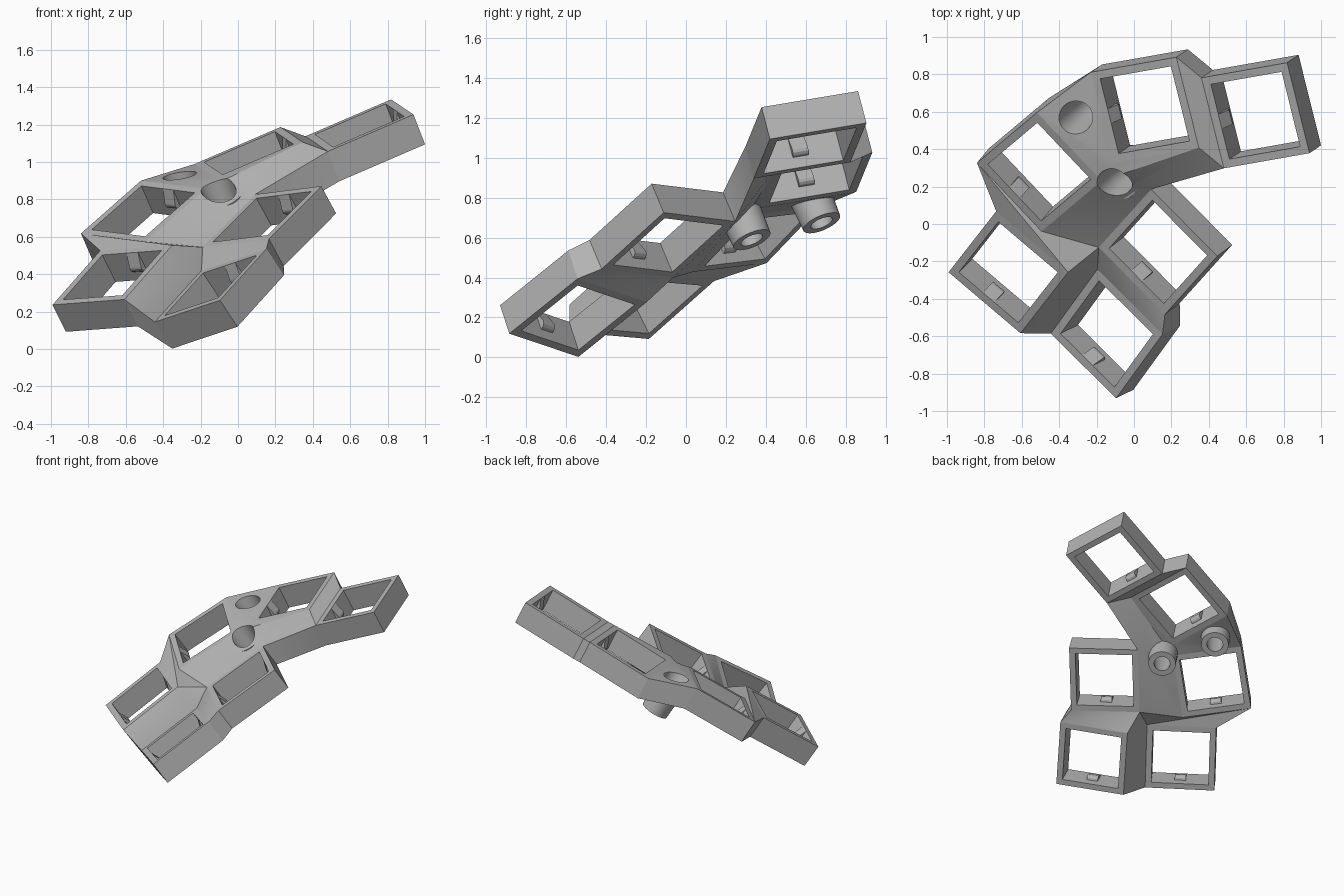
import bpy, bmesh, math
from mathutils import Vector, Matrix, Euler

cube = bpy.data.objects.get("Cube")
if cube:
    bpy.data.objects.remove(cube, do_unlink=True)

MM = 0.0296            # units per millimetre
HALF = 8.53 * MM       # outer half width of a socket
HOLE = 7.05 * MM       # half width of its opening
THICK = 5.95 * MM

grey = bpy.data.materials.new("mid_grey")
grey.use_nodes = True
colour = (0.45, 0.45, 0.45, 1)
grey.diffuse_color = colour
grey.node_tree.nodes["Principled BSDF"].inputs["Base Color"].default_value = colour


def make(name, bm, matrix=Matrix()):
    bmesh.ops.recalc_face_normals(bm, faces=bm.faces[:])
    bm.transform(matrix)
    mesh = bpy.data.meshes.new(name)
    bm.to_mesh(mesh)
    bm.free()
    mesh.materials.append(grey)
    obj = bpy.data.objects.new(name, mesh)
    bpy.context.collection.objects.link(obj)
    return obj


def activate(obj):
    bpy.ops.object.select_all(action='DESELECT')
    obj.select_set(True)
    bpy.context.view_layer.objects.active = obj


# Sockets: rotation in degrees, bottom centre relative to the first one in mm
ORIGIN = Vector((0.711, 0.622, 1.036))
SOCKETS = {
    "top_right": ((10, -23, 10), (0, 0, 0)),
    "top_left": ((10, -23, 10), (-20, 1, -5)),
    "middle_right": ((-6, -34, 48), (-17, -24, -16)),
    "middle_left": ((6, -34, 40), (-39, -9, -15)),
    "bottom_right": ((-16, -33, 54), (-25.8, -39.3, -28.3)),
    "bottom_left": ((-4, -35, 52), (-44.3, -27.3, -26.5)),
}
PLACE = {}
for key, (angles, offset) in SOCKETS.items():
    turn = Euler([math.radians(a) for a in angles], 'XYZ').to_matrix().to_4x4()
    PLACE[key] = Matrix.Translation(ORIGIN + Vector(offset) * MM) @ turn

SIDES = [(-1, -1), (1, -1), (1, 1), (-1, 1)]


def socket(name, matrix):
    """Square frame with an open centre."""
    bm = bmesh.new()
    ring = {(r, z): [bm.verts.new((x * r, y * r, z)) for x, y in SIDES]
            for r in (HALF, HOLE) for z in (0, THICK)}
    loops = [ring[HALF, 0], ring[HALF, THICK], ring[HOLE, THICK], ring[HOLE, 0]]
    for a, b in zip(loops, loops[1:] + loops[:1]):
        for i in range(4):
            j = (i + 1) % 4
            bm.faces.new((a[i], a[j], b[j], b[i]))
    return make(name, bm, matrix)


def clip(name, matrix, side):
    """Small wedge with a rounded lower edge on an inner wall."""
    profile = [(-0.3, 2), (0, 2)]
    for deg in (-60, -30, 0, 19.5):
        a = math.radians(deg)
        profile.append((math.cos(a), 3 + math.sin(a)))
    profile += [(0, 5.9), (-0.3, 5.9)]
    bm = bmesh.new()
    verts = [bm.verts.new((side * (HOLE - x * MM), -1.375 * MM, z * MM)) for x, z in profile]
    face = bm.faces.new(verts)
    out = bmesh.ops.extrude_face_region(bm, geom=[face])
    moved = [v for v in out["geom"] if isinstance(v, bmesh.types.BMVert)]
    bmesh.ops.translate(bm, verts=moved, vec=(0, 2.75 * MM, 0))
    return make(name, bm, matrix)


frames = {}
for key, matrix in PLACE.items():
    frames[key] = socket(key + "_socket", matrix)
    clip(key + "_left_clip", matrix, 1)
    clip(key + "_right_clip", matrix, -1)

# Web: triangle strips joining socket corners, given as socket code + corner
CODES = {"R": "top_right", "L": "top_left", "m": "middle_right",
         "n": "middle_left", "b": "bottom_right", "c": "bottom_left"}
STRIPS = [
    "L:tr L:br R:tl R:bl",
    "b:tr b:br m:tl m:bl",
    "c:tr c:br n:tl n:bl",
    "b:tl c:bl b:tr c:br m:tl n:bl m:tr n:br",
    "L:tl n:tr L:bl n:br L:br m:tr R:bl",
]
bm = bmesh.new()
posts = {}


def post(code):
    if code not in posts:
        key, corner = code.split(":")
        x = HALF if corner[1] == "r" else -HALF
        y = HALF if corner[0] == "t" else -HALF
        matrix = PLACE[CODES[key]]
        posts[code] = [bm.verts.new(matrix @ Vector((x, y, z))) for z in (THICK, 0)]
    return posts[code]


top_faces = []
for strip in STRIPS:
    codes = strip.split()
    for three in zip(codes, codes[1:], codes[2:]):
        corners = [post(c) for c in three]
        top_faces.append(bm.faces.new([c[0] for c in corners]))
        bm.faces.new([c[1] for c in reversed(corners)])
below = {upper: lower for upper, lower in posts.values()}
rim = {e for f in top_faces for e in f.edges if len(e.link_faces) == 1}
for edge in rim:
    a, b = edge.verts
    bm.faces.new((a, b, below[b], below[a]))
web = make("connecting_web", bm)

# Screw bosses: tapered tubes hanging below the web
AXIS = Vector((-0.37, -0.37, 0.86)).normalized()


def cone(name, spot, low, high, r_low, r_high):
    bm = bmesh.new()
    bmesh.ops.create_cone(bm, cap_ends=True, segments=32, radius1=r_low,
                          radius2=r_high, depth=high - low)
    turn = AXIS.to_track_quat('Z', 'Y').to_matrix().to_4x4()
    centre = Vector(spot) + AXIS * (high + low) / 2
    return make(name, bm, Matrix.Translation(centre) @ turn)


bosses = {"back": (-0.31, 0.57, 0.93), "front": (-0.10, 0.22, 0.845)}
smooth = [web]
for name, spot in bosses.items():
    boss = cone(name + "_screw_boss", spot, -0.30, -0.05, 0.1, 0.113)
    cutter = cone(name + "_hole_cutter", spot, -0.33, 0.09, 0.055, 0.098)
    cutter.hide_render = True
    smooth.append(boss)
    for target in (boss, web, frames["middle_left"], frames["top_left"]):
        mod = target.modifiers.new("screw_hole", 'BOOLEAN')
        mod.operation = 'DIFFERENCE'
        mod.solver = 'EXACT'
        mod.object = cutter
        activate(target)
        bpy.ops.object.modifier_apply(modifier=mod.name)
    bpy.data.objects.remove(cutter, do_unlink=True)

for obj in smooth:
    activate(obj)
    bpy.ops.object.shade_smooth_by_angle(angle=math.radians(30))
